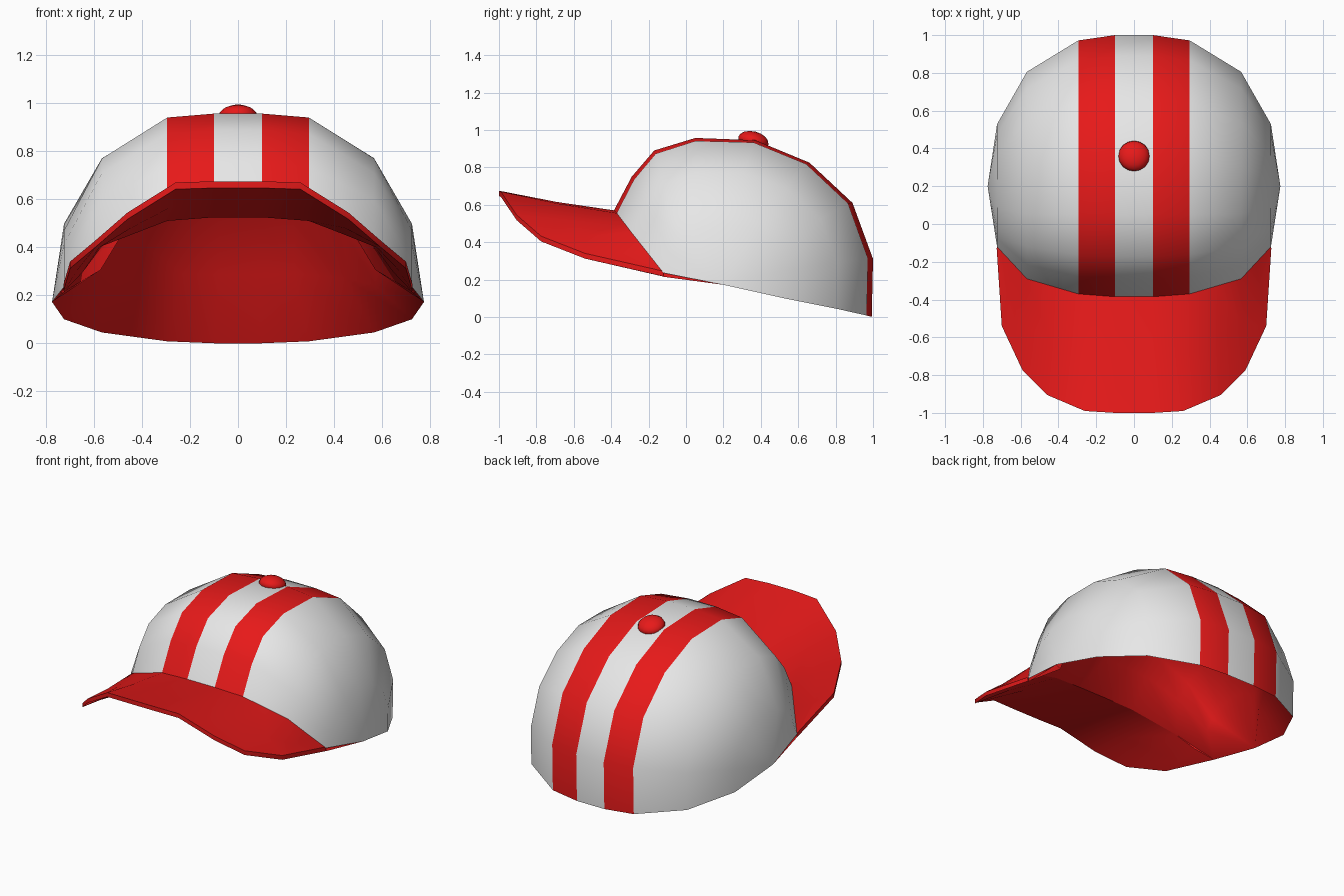
import bpy, bmesh, math

if "Cube" in bpy.data.objects:
    bpy.data.objects.remove(bpy.data.objects["Cube"])


def material(name, rgb):
    m = bpy.data.materials.new(name)
    m.diffuse_color = (*rgb, 1)
    m.use_nodes = True
    m.node_tree.nodes["Principled BSDF"].inputs["Base Color"].default_value = m.diffuse_color
    return m


grey = material("light_grey", (0.8, 0.8, 0.8))
red = material("red", (0.8, 0.01, 0.01))


def finish(name, bm, mats, angle):
    mesh = bpy.data.meshes.new(name)
    bm.to_mesh(mesh)
    bm.free()
    ob = bpy.data.objects.new(name, mesh)
    bpy.context.collection.objects.link(ob)
    for m in mats:
        mesh.materials.append(m)
    bpy.ops.object.select_all(action='DESELECT')
    ob.select_set(True)
    bpy.context.view_layer.objects.active = ob
    bpy.ops.object.shade_smooth_by_angle(angle=math.radians(angle))
    return ob


def loft(bm, columns):
    """Join neighbouring columns of vertices with quads."""
    for a, b in zip(columns, columns[1:]):
        for i in range(len(a) - 1):
            bm.faces.new((a[i], a[i + 1], b[i + 1], b[i]))


# Crown: one front-to-back profile, scaled for each column across x
profile = [(-0.385, 0.57), (-0.29, 0.75), (-0.17, 0.89), (0.05, 0.957),
           (0.37, 0.945), (0.66, 0.825), (0.89, 0.61), (1.0, 0.31), (0.993, 0.0)]
# x, front y, front z, back y, back z, height scale
half = [(0.10, -0.385, 0.57, 0.993, 0.00, 1.00),
        (0.295, -0.37, 0.555, 0.965, 0.008, 0.985),
        (0.567, -0.29, 0.45, 0.80, 0.045, 0.79),
        (0.725, -0.12, 0.235, 0.525, 0.10, 0.49)]
sections = [(-c[0], *c[1:]) for c in reversed(half)] + half


def dome(shrink, drop):
    """Crown shell; the rim stays put while the rest shrinks inwards."""
    (y0, z0), (y1, z1) = profile[0], profile[-1]
    bm = bmesh.new()
    columns = []
    for x, fy, fz, by, bz, s in sections:
        col = []
        for i, (y, z) in enumerate(profile):
            t = (y - y0) / (y1 - y0)
            h = z - (z0 + t * (z1 - z0))
            p = [x, fy + t * (by - fy), fz + t * (bz - fz) + h * s]
            if 0 < i < len(profile) - 1:
                p = [c + (v - c) * shrink for v, c in zip(p, (0, 0.28, 0.2))]
            elif i == 0:
                p[2] -= drop if abs(x) < 0.7 else drop * 0.45
            col.append(bm.verts.new(p))
        columns.append(col)
    loft(bm, columns)
    for col, x in ((columns[0], -0.775), (columns[-1], 0.775)):
        tip = bm.verts.new((x, 0.2, 0.172))
        for a, b in zip(col, col[1:]):
            bm.faces.new((a, b, tip))
    bmesh.ops.recalc_face_normals(bm, faces=bm.faces)
    return bm


def orient(bm, upward):
    """Turn an open shell so its top faces up or down."""
    top = max(bm.faces, key=lambda f: f.calc_center_median().z)
    if (top.normal.z > 0) != upward:
        bmesh.ops.reverse_faces(bm, faces=bm.faces)


# Grey crown with two red stripes beside the centre panel
bm = dome(1.0, 0)
orient(bm, True)
for f in bm.faces:
    f.material_index = 1 if 0.11 < abs(f.calc_center_median().x) < 0.29 else 0
finish("crown", bm, [grey, red], 60)

# Shallower red lining inside the crown, meeting the underside of the brim
bm = dome(0.79, 0.045)
orient(bm, False)
finish("crown_lining", bm, [red], 80)

# Brim: pairs of inner and outer edge points, mirrored
pairs = [((0.10, -0.385, 0.57), (0.10, -1.0, 0.675)),
         ((0.295, -0.37, 0.555), (0.26, -0.99, 0.67)),
         ((0.431, -0.33, 0.5025), (0.46, -0.905, 0.545)),
         ((0.567, -0.29, 0.45), (0.59, -0.775, 0.432)),
         ((0.646, -0.205, 0.3425), (0.70, -0.54, 0.34)),
         ((0.725, -0.12, 0.235), (0.727, -0.13, 0.247))]


def flip(p):
    return (-p[0], p[1], p[2])


pairs = [(flip(a), flip(b)) for a, b in reversed(pairs)] + pairs
bm = bmesh.new()
top, bottom = [], []
for inner, outer in pairs:
    reach = abs(outer[1] - inner[1])
    for cols, d_in, d_out in ((top, 0, 0), (bottom, 0.045 if reach > 0.1 else 0.02, 0.028)):
        col = []
        for t in (0, 0.5, 1):
            x, y, z = [a + (b - a) * t for a, b in zip(inner, outer)]
            z -= d_in + (d_out - d_in) * t + (0.012 * reach if t == 0.5 else 0)
            col.append(bm.verts.new((x, y, z)))
        cols.append(col)
loft(bm, top)
loft(bm, bottom)
# Edge bands along the inner side, outer side and both tips
for i in (0, 2):
    loft(bm, [[c[i] for c in top], [c[i] for c in bottom]])
loft(bm, [top[0], bottom[0]])
loft(bm, [top[-1], bottom[-1]])
bmesh.ops.recalc_face_normals(bm, faces=bm.faces)
finish("brim", bm, [red], 40)

# Button on top
bm = bmesh.new()
bmesh.ops.create_uvsphere(bm, u_segments=16, v_segments=8, radius=1)
button = finish("top_button", bm, [red], 60)
button.scale = (0.083, 0.083, 0.05)
button.location = (0, 0.36, 0.942)
button.rotation_euler = (-0.25, 0, 0)
